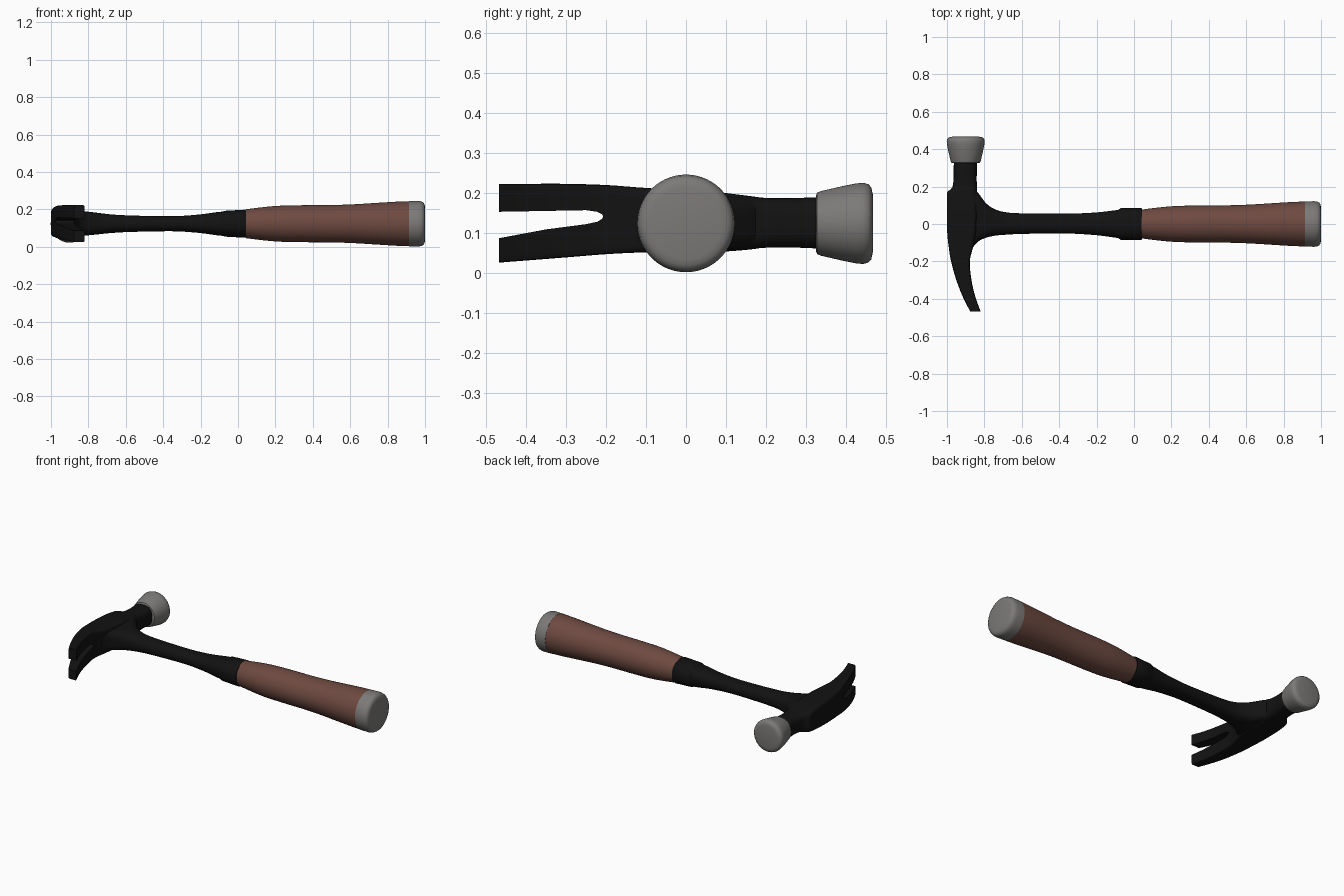
import bpy, bmesh, math
from mathutils import Vector

if "Cube" in bpy.data.objects:
    bpy.data.objects.remove(bpy.data.objects["Cube"])

ZC = 0.123   # height of the handle axis


def material(name, rgb):
    m = bpy.data.materials.new(name)
    m.diffuse_color = (*rgb, 1)
    m.use_nodes = True
    m.node_tree.nodes["Principled BSDF"].inputs["Base Color"].default_value = m.diffuse_color
    return m


BLACK = material("black steel", (0.006, 0.006, 0.006))
BROWN = material("brown grip", (0.155, 0.068, 0.052))
GREY = material("grey metal", (0.2, 0.195, 0.19))


def smooth_stations(st, sub):
    """Catmull-Rom resampling of the station list."""
    out = []
    for i in range(len(st) - 1):
        p = [st[max(i - 1, 0)], st[i], st[i + 1], st[min(i + 2, len(st) - 1)]]
        for k in range(sub):
            t = k / sub
            out.append([0.5 * (2 * b + (c - a) * t + (2 * a - 5 * b + 4 * c - d) * t * t
                               + (3 * b - a - 3 * c + d) * t ** 3) for a, b, c, d in zip(*p)])
    return out + [list(st[-1])]


def loft(name, axis, stations, mat, sub=1, n=64):
    """Stations: position, side min, side max, z min, z max, squareness."""
    bm = bmesh.new()
    rings = []
    for s, a0, a1, z0, z1, e in smooth_stations(stations, sub):
        ring = []
        for i in range(n):
            t = 2 * math.pi * (i + 0.5) / n
            c, q = math.cos(t), math.sin(t)
            r = (abs(c) ** e + abs(q) ** e) ** (-1 / e)
            side = (a0 + a1) / 2 + (a1 - a0) / 2 * c * r
            z = (z0 + z1) / 2 + (z1 - z0) / 2 * q * r
            ring.append(bm.verts.new((s, side, z) if axis == 'x' else (side, s, z)))
        rings.append(ring)
    for r0, r1 in zip(rings, rings[1:]):
        for i in range(n):
            j = (i + 1) % n
            bm.faces.new((r0[i], r0[j], r1[j], r1[i]))
    bm.faces.new(rings[0])
    bm.faces.new(rings[-1])
    bmesh.ops.recalc_face_normals(bm, faces=bm.faces)
    me = bpy.data.meshes.new(name)
    bm.to_mesh(me)
    bm.free()
    me.materials.append(mat)
    ob = bpy.data.objects.new(name, me)
    bpy.context.collection.objects.link(ob)
    return ob


def rounds(profile, c):
    """Circular stations from (position, radius) pairs."""
    return [(s, c - r, c + r, ZC - r, ZC + r, 2) for s, r in profile]


def boolean(ob, other, op):
    m = ob.modifiers.new(op, 'BOOLEAN')
    m.operation, m.object, m.solver = op, other, 'EXACT'
    bpy.context.view_layer.objects.active = ob
    bpy.ops.object.modifier_apply(modifier=m.name)
    bpy.data.objects.remove(other)


# Grip and end cap
grip = loft("grip", 'x', rounds([(0.04, 0.077), (0.12, 0.087), (0.22, 0.096), (0.35, 0.099),
            (0.5, 0.1), (0.62, 0.104), (0.75, 0.112), (0.85, 0.118), (0.915, 0.12)], 0), BROWN, 3)
cap = loft("end_cap", 'x', rounds([(0.915, 0.121), (0.965, 0.122), (0.982, 0.119), (0.992, 0.113),
           (0.997, 0.104), (1.0, 0.09)], 0), GREY)

# Collar between shaft and grip
collar = loft("collar", 'x', [(x, -y, y, ZC - z, ZC + z, 2.3) for x, y, z in
              [(-0.082, 0.077, 0.065), (-0.07, 0.085, 0.069), (0.035, 0.086, 0.075), (0.042, 0.083, 0.073)]], BLACK)

# Shaft, flaring into the head
shaft = loft("head_and_shaft", 'x', [
    (-0.91, -0.19, 0.20, 0.055, 0.195, 5), (-0.875, -0.17, 0.20, 0.056, 0.194, 5),
    (-0.86, -0.125, 0.195, 0.057, 0.193, 4.5),
    (-0.83, -0.092, 0.162, 0.058, 0.19, 4), (-0.79, -0.073, 0.11, 0.062, 0.186, 3.2),
    (-0.74, -0.062, 0.077, 0.067, 0.18, 2.6), (-0.68, -0.057, 0.062, 0.073, 0.173, 2.3),
    (-0.6, -0.053, 0.057, 0.078, 0.168, 2.3), (-0.45, -0.051, 0.055, 0.082, 0.164, 2.3),
    (-0.32, -0.052, 0.056, 0.082, 0.164, 2.3), (-0.2, -0.06, 0.062, 0.073, 0.173, 2.3),
    (-0.12, -0.07, 0.071, 0.062, 0.184, 2.3), (-0.06, -0.079, 0.079, 0.056, 0.19, 2.3)], BLACK, 4)

# Head body sweeping back into the claw
head = loft("head", 'y', [
    (-0.467, -0.876, -0.82, 0.025, 0.222, 14), (-0.39, -0.915, -0.848, 0.031, 0.222, 14),
    (-0.3, -0.95, -0.869, 0.038, 0.222, 14), (-0.2, -0.978, -0.878, 0.046, 0.219, 12),
    (-0.12, -0.991, -0.86, 0.05, 0.213, 10), (-0.04, -0.999, -0.845, 0.051, 0.208, 9),
    (0.06, -1.0, -0.84, 0.051, 0.203, 8), (0.13, -1.0, -0.84, 0.055, 0.195, 7),
    (0.17, -0.998, -0.84, 0.059, 0.19, 5), (0.195, -0.972, -0.84, 0.062, 0.187, 3.5),
    (0.25, -0.964, -0.841, 0.063, 0.186, 3), (0.29, -0.965, -0.839, 0.062, 0.187, 3),
    (0.335, -0.962, -0.838, 0.06, 0.188, 3)], BLACK, 3, 96)

# Tapered nail slot in the claw
slot = bpy.data.meshes.new("slot_cutter")
bm = bmesh.new()
pts = [(-0.6, 0.062), (-0.467, 0.086), (-0.35, 0.108), (-0.25, 0.121), (-0.222, 0.127), (-0.21, 0.134),
       (-0.207, 0.14), (-0.21, 0.146), (-0.222, 0.152), (-0.25, 0.156), (-0.467, 0.152), (-0.6, 0.15)]
face = bm.faces.new([bm.verts.new((-1.2, y, z)) for y, z in pts])
ext = bmesh.ops.extrude_face_region(bm, geom=[face])
bmesh.ops.translate(bm, vec=Vector((0.6, 0, 0)),
                    verts=[v for v in ext['geom'] if isinstance(v, bmesh.types.BMVert)])
bmesh.ops.recalc_face_normals(bm, faces=bm.faces)
bm.to_mesh(slot)
bm.free()
cutter = bpy.data.objects.new("slot_cutter", slot)
bpy.context.collection.objects.link(cutter)
cutter.hide_render = True
boolean(shaft, head, 'UNION')
boolean(shaft, cutter, 'DIFFERENCE')

# Striking face
face_ob = loft("striking_face", 'y', rounds([(0.325, 0.07), (0.328, 0.077), (0.338, 0.081), (0.39, 0.093),
               (0.425, 0.1), (0.443, 0.1015), (0.456, 0.098), (0.463, 0.09), (0.467, 0.072)], -0.9), GREY)

for ob in (grip, cap, collar, shaft, face_ob):
    bpy.ops.object.select_all(action='DESELECT')
    ob.select_set(True)
    bpy.context.view_layer.objects.active = ob
    bpy.ops.object.shade_smooth_by_angle(angle=math.radians(35))
